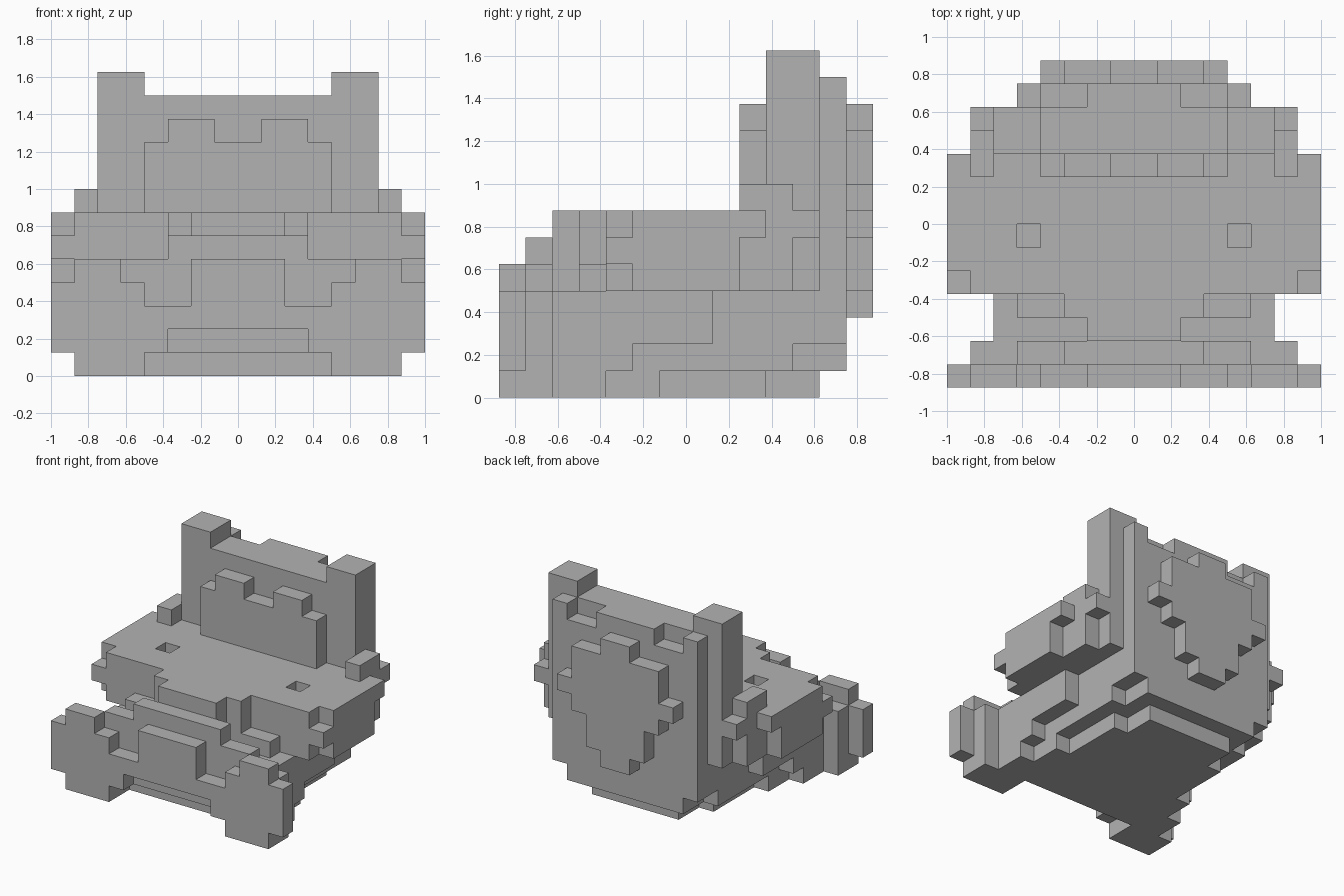
import bpy, bmesh
from mathutils import Vector

cube = bpy.data.objects.get("Cube")
if cube:
    bpy.data.objects.remove(cube, do_unlink=True)

U = 0.125  # size of one block
grey = bpy.data.materials.new("plain grey")
grey.use_nodes = True
grey.diffuse_color = (0.45, 0.45, 0.45, 1)
grey.node_tree.nodes["Principled BSDF"].inputs["Base Color"].default_value = (0.45, 0.45, 0.45, 1)

owner = {}  # block cell -> part name


def cells(x0, x1, y0, y1, z0, z1):
    """Cells of a box given on the left half, with its mirror image."""
    for x in range(x0, x1):
        for y in range(y0, y1):
            for z in range(z0, z1):
                yield (x, y, z)
                yield (-1 - x, y, z)


def box(part, *span):
    for c in cells(*span):
        owner.setdefault(c, part)


def carve(*span):
    for c in cells(*span):
        owner.pop(c, None)


# Front board with the two stepped arm ends
box("front_board", 0, 2, -7, -6, 2, 5)
box("front_board", 2, 3, -7, -6, 2, 3)
box("front_board", 3, 4, -7, -6, 1, 3)
box("arm_ends", 4, 5, -7, -6, 0, 4)
box("arm_ends", 5, 7, -7, -6, 0, 5)
box("arm_ends", 7, 8, -7, -6, 1, 4)
box("arm_ends", 4, 7, -6, -5, 0, 1)
box("arm_ends", 0, 7, -6, -5, 1, 4)

# Base, tapering towards the back and the floor
for half, back in ((6, -3), (5, -1), (4, 3), (3, 5)):
    box("base", 0, half, -5, back, 0, 1)
for half, back in ((6, -2), (5, 4), (4, 6)):
    box("base", 0, half, -5, back, 1, 2)
box("base", 0, 6, -5, 1, 2, 4)
box("base", 0, 5, 1, 6, 2, 4)

# Seat with notched corners
box("seat", 0, 7, -3, 4, 4, 7)
box("seat", 0, 7, 4, 5, 6, 7)
box("seat", 0, 6, 4, 5, 4, 7)
box("seat", 7, 8, -3, 2, 4, 7)
box("seat", 7, 8, 2, 3, 6, 7)
carve(7, 8, -3, -2, 6, 7)
carve(7, 8, -3, -2, 4, 5)
carve(4, 5, -1, 0, 6, 7)

# Stepped front of the seat
box("seat_front", 0, 3, -4, -3, 4, 7)
box("seat_front", 3, 5, -4, -3, 4, 5)
box("seat_front", 0, 2, -5, -4, 4, 7)
box("seat_front", 0, 3, -6, -5, 4, 6)
box("seat_front", 3, 5, -6, -5, 4, 5)

# Backrest with corner posts and a rear layer
box("backrest", 0, 6, 3, 5, 7, 12)
box("posts", 4, 6, 3, 5, 12, 13)
box("rear_layer", 0, 5, 5, 6, 4, 12)
carve(2, 4, 5, 6, 11, 12)
box("shoulder_blocks", 6, 7, 2, 4, 7, 8)

# Cushion in front of the backrest
box("cushion", 0, 4, 2, 3, 7, 10)
box("cushion", 1, 3, 2, 3, 10, 11)

# Raised shield on the rear
box("rear_shield", 0, 1, 6, 7, 3, 11)
box("rear_shield", 1, 2, 6, 7, 4, 10)
box("rear_shield", 2, 3, 6, 7, 6, 10)
box("rear_shield", 3, 4, 6, 7, 7, 8)


def build(part):
    """Make one mesh from the open sides of the part's blocks."""
    bm = bmesh.new()
    for cell in [c for c, p in owner.items() if p == part]:
        middle = Vector(cell) + Vector((0.5, 0.5, 0.5))
        for axis in range(3):
            for sign in (-1, 1):
                n = Vector((0, 0, 0))
                n[axis] = sign
                if tuple(int(a + b) for a, b in zip(cell, n)) in owner:
                    continue
                s = Vector((0, 0, 0))
                s[(axis + 1) % 3] = 0.5
                t = n.cross(s)
                m = middle + n * 0.5
                corners = (m + s + t, m - s + t, m - s - t, m + s - t)
                bm.faces.new([bm.verts.new(v * U) for v in corners])
    bmesh.ops.remove_doubles(bm, verts=bm.verts, dist=0.001)
    mesh = bpy.data.meshes.new(part)
    bm.to_mesh(mesh)
    bm.free()
    mesh.materials.append(grey)
    bpy.context.collection.objects.link(bpy.data.objects.new(part, mesh))


for name in sorted(set(owner.values())):
    build(name)
